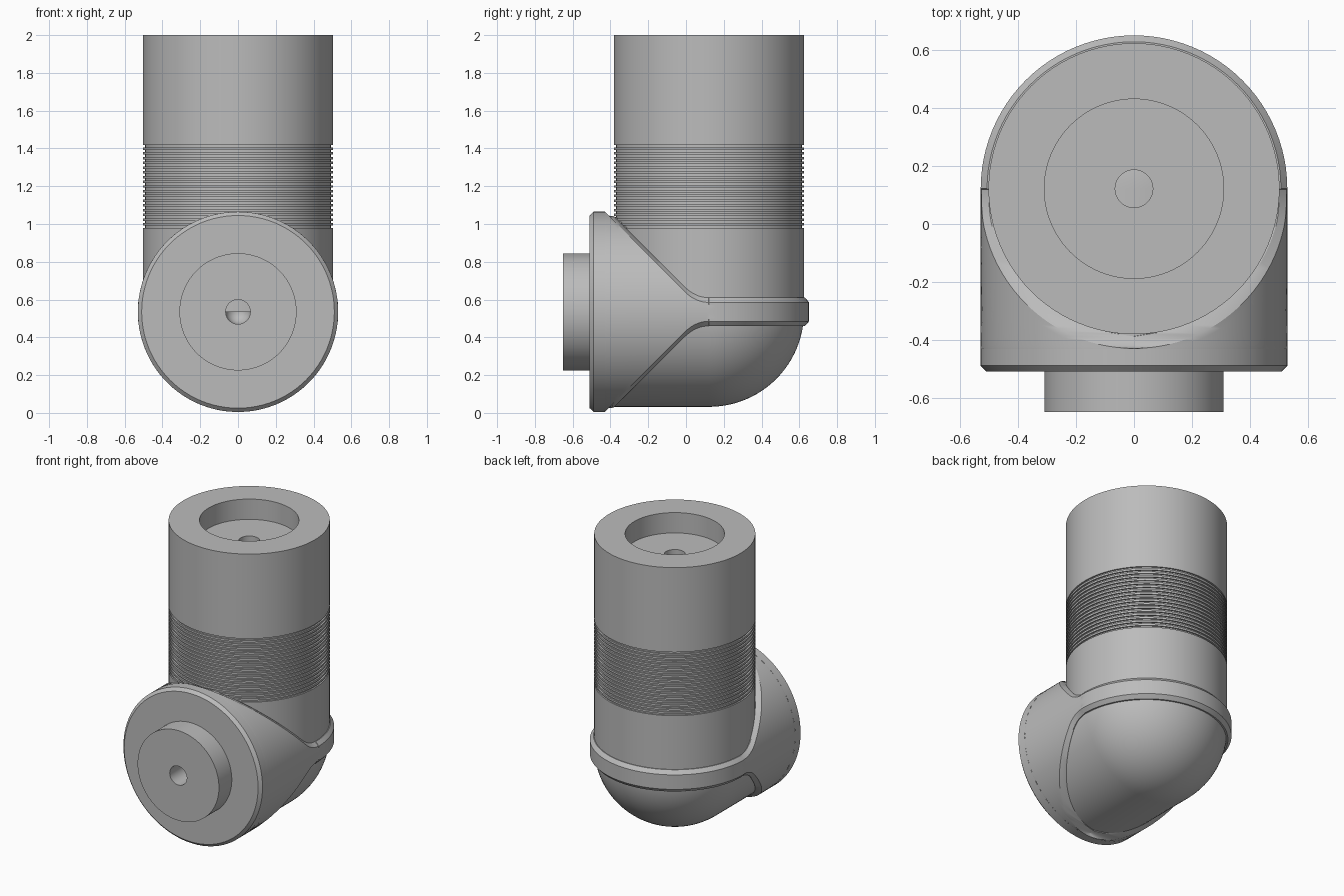
import bpy, bmesh
from math import sin, cos, asin, sqrt, pi, radians
from mathutils import Matrix

cube = bpy.data.objects.get("Cube")
if cube:
    bpy.data.objects.remove(cube, do_unlink=True)

AXIS_Y, AXIS_Z = 0.122, 0.535   # where the two pipe axes meet
PIPE, COLLAR = 0.503, 0.53      # pipe and collar radii
BORE, SPIGOT = 0.065, 0.31
SEGMENTS = 96

grey = bpy.data.materials.new("plain_grey")
grey.use_nodes = True
grey.diffuse_color = (0.5, 0.5, 0.5, 1)
grey.node_tree.nodes["Principled BSDF"].inputs["Base Color"].default_value = grey.diffuse_color


def grid_object(name, columns, closed=False, merge=True, matrix=Matrix()):
    """Skin a list of equal-length point columns with quads."""
    bm = bmesh.new()
    cols = [[bm.verts.new(p) for p in col] for col in columns]
    pairs = list(zip(cols, cols[1:]))
    if closed:
        pairs.append((cols[-1], cols[0]))
    for a, b in pairs:
        for j in range(len(a) - 1):
            bm.faces.new((a[j], b[j], b[j + 1], a[j + 1]))
    if merge:
        bmesh.ops.remove_doubles(bm, verts=bm.verts, dist=1e-5)
    bm.transform(matrix)
    mesh = bpy.data.meshes.new(name)
    bm.to_mesh(mesh)
    bm.free()
    mesh.materials.append(grey)
    obj = bpy.data.objects.new(name, mesh)
    bpy.context.collection.objects.link(obj)
    bpy.ops.object.select_all(action='DESELECT')
    obj.select_set(True)
    bpy.context.view_layer.objects.active = obj
    bpy.ops.object.shade_smooth_by_angle(angle=radians(30))
    return obj


def lathe(name, profile, matrix):
    """Spin a (radius, height) profile around local z."""
    angles = [2 * pi * i / SEGMENTS for i in range(SEGMENTS)]
    columns = [[(r * cos(a), r * sin(a), z) for r, z in profile] for a in angles]
    return grid_object(name, columns, closed=True, matrix=matrix)


def bowl(radius, z, steps):
    """Quarter circle from the rim down to the pole."""
    return [(radius * cos(a), z - radius * sin(a))
            for a in (pi / 2 * i / steps for i in range(steps + 1))]


upright = Matrix.Translation((0, AXIS_Y, 0))
forward = Matrix.Translation((0, 0, AXIS_Z)) @ Matrix.Rotation(pi / 2, 4, 'X')

# Upright pipe: grooved grip, socket and bore at the top
profile = [(PIPE, AXIS_Z)]
for k in range(18):
    z = 0.98 + 0.025 * k
    profile += [(PIPE, z), (PIPE - 0.01, z), (PIPE - 0.01, z + 0.012), (PIPE, z + 0.012)]
profile += [(PIPE, 2), (SPIGOT, 2), (SPIGOT, 1.86), (BORE, 1.86)] + bowl(BORE, 0.75, 6)
lathe("upright_pipe", profile, upright)

# Elbow: horizontal pipe closed by a half sphere at the back
lathe("elbow", bowl(PIPE, -AXIS_Y, 24)[::-1] + [(PIPE, 0.46)], forward)

# Front flange with its bored spigot
lathe("front_flange",
      [(COLLAR, 0.43), (COLLAR, 0.49), (0.51, 0.51), (SPIGOT, 0.51),
       (SPIGOT, 0.65), (BORE, 0.65)] + bowl(BORE, 0.05, 6), forward)


# Collar: tapers from the flange to a narrow band round the back
def section(h, chamfer=0.025, steps=24):
    top = asin(min(1, (h - chamfer) / COLLAR))
    outer = [(COLLAR, COLLAR * sin(top * (2 * i / steps - 1))) for i in range(steps + 1)]
    inner = [(r, min(h, r)) for r in (0.508, 0.46)]
    return [(r, -t) for r, t in inner[::-1]] + outer + inner


# Half height of the collar along y: straight taper, then a fillet into the band
taper = [(y, 0.125 - y) for y in (-0.43 + 0.42 * (i / 32) ** 2 for i in range(32))]
fillet = []
for i in range(13):
    u = i / 12
    v = 1 - u
    fillet.append((-0.01 * v * v + 0.1 * u * v + 0.12 * u * u,
                   0.135 * v * v + 0.15 * u * v + 0.075 * u * u))

side = [[(sqrt(max(0, r * r - t * t)), y, AXIS_Z + t) for r, t in section(h)]
        for y, h in taper + fillet]
back = [[(r * cos(a), AXIS_Y + r * sin(a), AXIS_Z + t) for r, t in section(0.075)]
        for a in (pi * i / 48 for i in range(49))]
other_side = [[(-x, y, z) for x, y, z in col] for col in reversed(side)]
grid_object("collar", side + back + other_side, merge=False)
